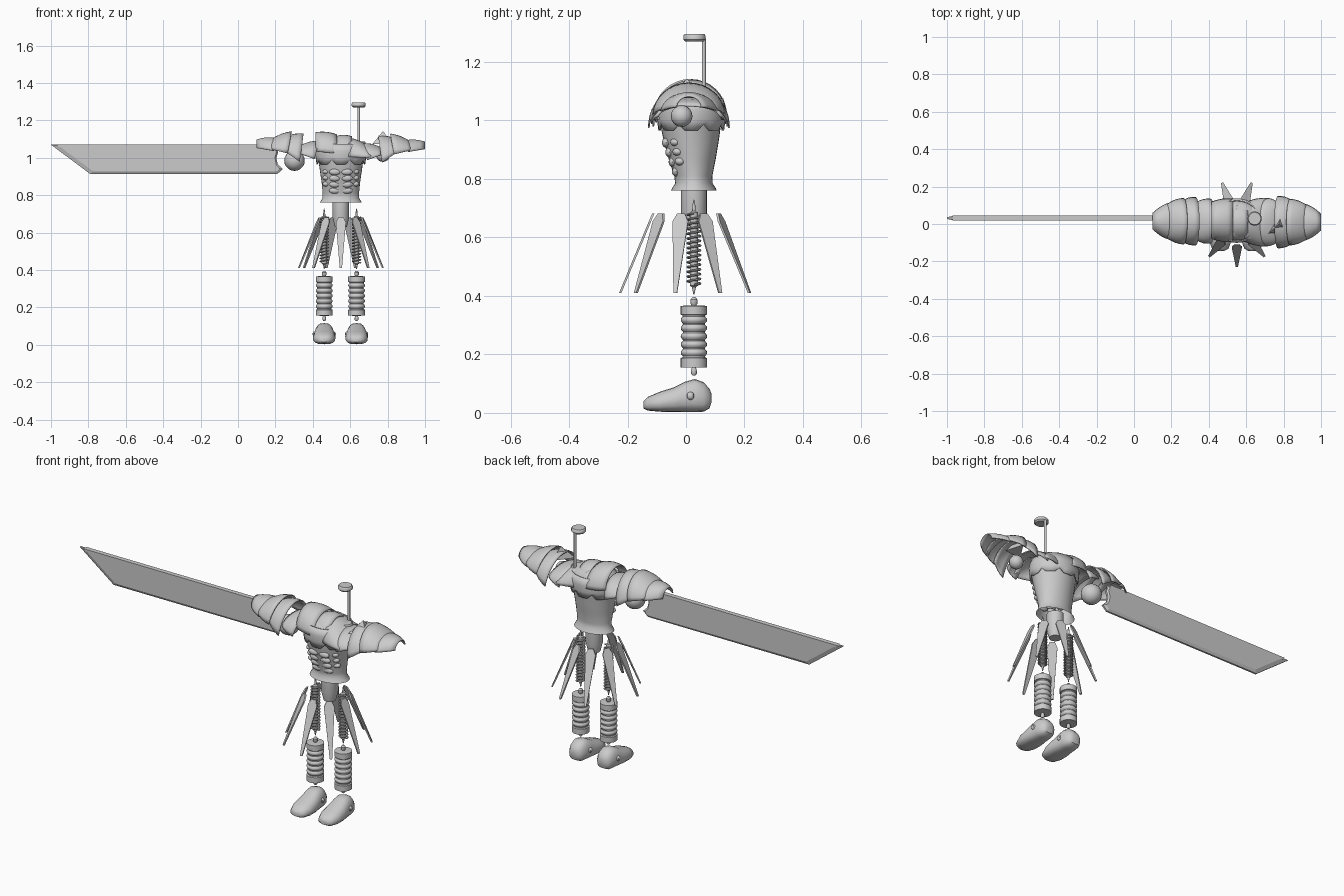
import bpy, bmesh
from math import sin, cos, pi, radians, tau

if "Cube" in bpy.data.objects:
    bpy.data.objects.remove(bpy.data.objects["Cube"])

CX, LEGY = 0.55, 0.027


def make(name, verts, faces, smooth=40, thick=0):
    me = bpy.data.meshes.new(name)
    me.from_pydata(verts, [], faces)
    bm = bmesh.new()
    bm.from_mesh(me)
    bmesh.ops.remove_doubles(bm, verts=bm.verts, dist=1e-5)
    bmesh.ops.recalc_face_normals(bm, faces=bm.faces)
    bm.to_mesh(me)
    bm.free()
    ob = bpy.data.objects.new(name, me)
    bpy.context.collection.objects.link(ob)
    if thick:
        m = ob.modifiers.new("shell", 'SOLIDIFY')
        m.thickness = thick
    if smooth:
        bpy.ops.object.select_all(action='DESELECT')
        ob.select_set(True)
        bpy.context.view_layer.objects.active = ob
        bpy.ops.object.shade_smooth_by_angle(angle=radians(smooth))
    return ob


def loft(name, rings, caps=(True, True), closed=True, **kw):
    n = len(rings[0])
    verts = [p for r in rings for p in r]
    faces = []
    for i in range(len(rings) - 1):
        for j in range(n if closed else n - 1):
            k = (j + 1) % n
            faces.append((i*n + j, i*n + k, (i+1)*n + k, (i+1)*n + j))
    if caps[0]:
        faces.append(tuple(range(n)))
    if caps[1]:
        faces.append(tuple(range((len(rings)-1)*n, len(rings)*n)))
    return make(name, verts, faces, **kw)


def lathe(name, x, y, profile, n=20, **kw):
    return loft(name, [[(x + r*cos(tau*j/n), y + r*sin(tau*j/n), z) for j in range(n)]
                       for r, z in profile], **kw)


def ellipsoid(name, loc, r, seg=16):
    prof = [(max(sin(pi*i/10), .01), -cos(pi*i/10)) for i in range(11)]
    return loft(name, [[(loc[0] + r[0]*q*cos(tau*j/seg), loc[1] + r[1]*q*sin(tau*j/seg),
                         loc[2] + r[2]*h) for j in range(seg)] for q, h in prof])


def arch(name, a, b, yc=0.015, sweep=0.0, spread=88, nv=16, nu=4):
    """Curved armour plate; a and b = (x, half width, top z, bottom z) at its two rims."""
    rings = []
    for i in range(nu + 1):
        t = i / nu
        x, w, zt, zb = [p + (q - p)*t for p, q in zip(a, b)]
        puff = sin(pi*t)*0.008
        ring = []
        for j in range(nv + 1):
            ang = radians(spread)*(2*j/nv - 1)
            e = abs(2*j/nv - 1)
            ring.append((x + sweep*e**2*t, yc + (w + puff)*sin(ang),
                         zb + (zt + puff - zb)*cos(ang)))
        rings.append(ring)
    return loft(name, rings, caps=(False, False), closed=False, thick=0.006)


# Broad sword blade with thinned lower cutting edge
outer = [(-1, 1.07), (-0.79, .913), (.21, .913), (.24, .94), (.213, .965), (.205, 1.0), (.215, 1.03), (.2, 1.07)]
inner = [(-.955, 1.062), (-0.775, .928), (.205, .926), (.222, .942), (.205, .962), (.197, 1.0), (.207, 1.03), (.194, 1.062)]
loft("sword_blade", [[(x, .032 + d, z) for x, z in pts] for pts, d in
     ((inner, -.013), (outer, -.005), (outer, .005), (inner, .013))], smooth=0)
loft("sword_spine", [[(x, .032 + d, z) for x, z in ((-.96, 1.058), (-.97, 1.07), (.2, 1.07), (.2, 1.058))]
     for d in (-.013, .013)], smooth=0)

# Shoulder balls
ellipsoid("left_shoulder_ball", (.302, .02, .985), (.055,)*3)
ellipsoid("right_shoulder_ball", (.775, -.015, 1.015), (.037,)*3)

# Layered shoulder plates
plates = [((.10, .045, 1.098, 1.05), (.21, .10, 1.105, 1.035)),
          ((.17, .088, 1.095, 1.045), (.285, .125, 1.142, 1.02)),
          ((.25, .105, 1.11, 1.03), (.35, .13, 1.13, .975)),
          ((.33, .10, 1.065, 1.02), (.43, .12, 1.09, .99))]
for i, (a, b) in enumerate(plates):
    arch(f"left_shoulder_plate_{i}", a, b, .015, -.02)
    m = [(2*CX - p[0], p[1]*(1 if i < 2 else 1.08), p[2] - .012, p[3] - .005) for p in (a, b)]
    arch(f"right_shoulder_plate_{i}", m[0], m[1], .01, .02)

# Torso with flared hem
prof = [(.76, .112, .027, .078), (.768, .108, .027, .075), (.785, .098, .027, .064), (.81, .097, .025, .065),
        (.87, .103, .021, .081), (.93, .112, .018, .094), (.98, .119, .016, .103), (1.03, .13, .02, .108),
        (1.07, .118, .022, .10), (1.095, .08, .024, .075), (1.1, .03, .025, .03)]
loft("torso", [[(CX + rx*cos(tau*j/32), yc + ry*sin(tau*j/32), z) for j in range(32)]
               for z, rx, yc, ry in prof], caps=(False, True))

# Abdominal relief
for s in (-1, 1):
    for i in range(4):
        z = .825 + i*.033
        ellipsoid("abdominal_plate", (CX + s*.032, -.034 - i*.0115, z), (.031, .014, .017))
    for i in range(3):
        ellipsoid("side_rib", (CX + s*.078, -.02 - i*.008, .86 + i*.033), (.02, .018, .014))

# Jagged chest plate wrapping the upper torso
rings = []
for i, (z, s) in enumerate(((.965, 1.04), (1.0, 1.08), (1.035, 1.1), (1.075, 1.02))):
    rings.append([(CX + .125*s*cos(tau*j/32), .018 + .108*s*sin(tau*j/32),
                   z + (.022 if j % 4 == 2 else 0)*(i == 0)) for j in range(32)])
loft("chest_plate", rings, caps=(False, False), thick=.006)
arch("left_collar_plate", (.415, .10, 1.137, 1.03), (.53, .115, 1.125, 1.02), .02)
arch("right_collar_plate", (.52, .095, 1.115, 1.02), (.61, .10, 1.115, 1.0), .015)
arch("right_collar_flap", (.59, .105, 1.11, 1.0), (.71, .13, 1.055, 1.0), .01)

# Raised shoulder point
loft("shoulder_spike", [[(.775, .0, 1.142), (.776, .0, 1.142), (.776, .005, 1.141)],
                        [(.72, -.05, 1.075), (.825, -.04, 1.075), (.79, .06, 1.08)]], smooth=0)

# Neck post: two discs joined by a rear rod
lathe("neck_rod", .645, .061, [(.007, 1.04), (.007, 1.28)], 12)
for name, z in (("upper_disc", 1.27), ("lower_disc", 1.06)):
    lathe(name, .645, .029, [(.031, z), (.038, z + .007), (.038, z + .02), (.033, z + .026)], 24)

# Waist core
lathe("waist", CX, LEGY, [(.032, .63), (.044, .68), (.044, .77)], 24)

# Skirt blades in a ring of nine
for k in range(9):
    a = -pi/2 + tau*k/9
    ca, sa = cos(a), sin(a)
    rings = []
    for d in (-.004, .004):
        ring = []
        for w, z in ((-.006, .41), (-.027, .655), (-.013, .682), (.013, .682), (.027, .655), (.006, .41)):
            r = .115 + (.682 - z)/.272*.113 + d
            ring.append((CX + r*ca - w*sa, .003 + r*sa + w*ca, z))
        rings.append(ring)
    loft(f"skirt_blade_{k}", rings, smooth=0)

# Legs: spring thigh, ribbed shin and boot
boot = [(-.145, .02, .015, .04), (-.132, .044, .008, .054), (-.09, .06, .004, .072), (-.04, .061, .003, .088),
        (-.005, .056, .003, .106), (.03, .053, .003, .116), (.06, .047, .004, .105), (.08, .034, .015, .083),
        (.087, .018, .035, .066)]
for side, x in (("left", .461), ("right", .634)):
    lathe(side + "_thigh_core", x, LEGY, [(.002, .405), (.007, .43), (.014, .435), (.014, .685), (.006, .69),
                                          (.005, .71), (.001, .73)], 12)
    turns, per = 15, 16
    rings = []
    for i in range(turns*per + 1):
        t = tau*i/per
        zc = .438 + .244*i/(turns*per)
        rings.append([(x + (.021 + .005*cos(q))*cos(t), LEGY + (.021 + .005*cos(q))*sin(t),
                       zc + .004*sin(q)) for q in [tau*k/6 for k in range(6)]])
    loft(side + "_thigh_spring", rings)
    p = [(.005, .128), (.010, .134), (.010, .145), (.007, .155), (.045, .156), (.045, .187), (.039, .190)]
    for i in range(5):
        z = .194 + i*.028
        p += [(.038, z), (.044, z + .007), (.045, z + .012), (.044, z + .017), (.038, z + .024)]
    p += [(.039, .334), (.045, .336), (.045, .366), (.008, .368), (.012, .374), (.012, .388), (.005, .396)]
    lathe(side + "_shin", x, LEGY, p, 24)
    rings = []
    for y, w, z0, z1 in boot:
        ring = []
        for j in range(16):
            c, s = cos(tau*j/16), sin(tau*j/16)
            cx = abs(c)**.7*(1 if c > 0 else -1)
            cz = abs(s)**.7*(1 if s > 0 else -1)
            ring.append((x + w*cx*(1 - .2*max(cz, 0)), y, (z0 + z1)/2 + (z1 - z0)/2*cz))
        rings.append(ring)
    loft(side + "_boot", rings)
    for s in (-1, 1):
        ellipsoid(side + "_ankle_stud", (x + s*.05, .015, .058), (.012, .014, .014), 8)
